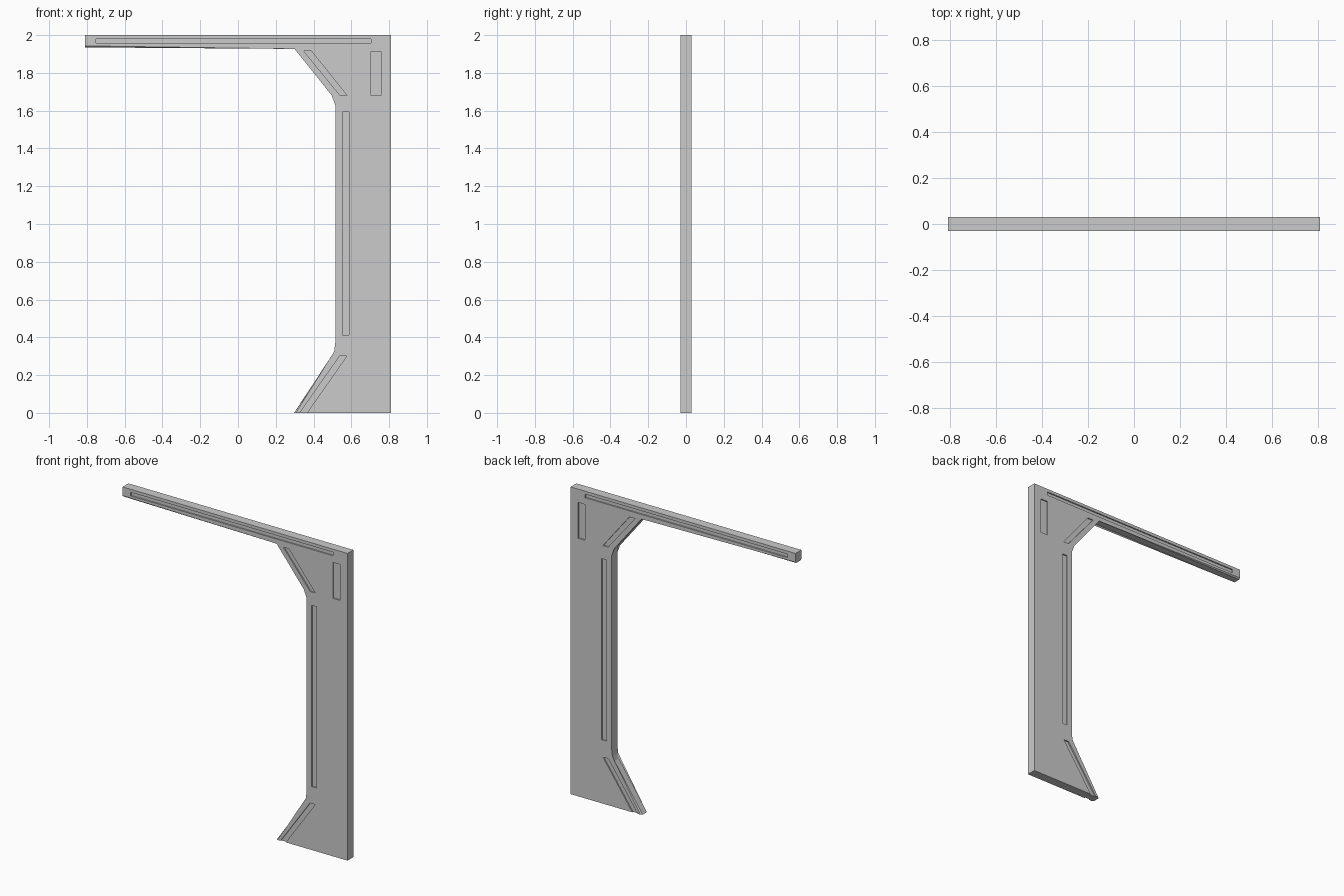
import bpy, bmesh

if "Cube" in bpy.data.objects:
    bpy.data.objects.remove(bpy.data.objects["Cube"])

HALF = 0.03      # half thickness of the frame
DEPTH = 0.008    # depth of the inset slots


def add_prism(bm, pts, y0, y1):
    """Extrude an x-z outline from y0 to y1; returns the front and back rings."""
    a = [bm.verts.new((x, y0, z)) for x, z in pts]
    b = [bm.verts.new((x, y1, z)) for x, z in pts]
    bm.faces.new(a)
    bm.faces.new(b[::-1])
    for i in range(len(pts)):
        j = (i + 1) % len(pts)
        bm.faces.new((a[j], a[i], b[i], b[j]))
    return a, b


def finish(bm, name):
    bmesh.ops.recalc_face_normals(bm, faces=bm.faces)
    mesh = bpy.data.meshes.new(name)
    bm.to_mesh(mesh)
    bm.free()
    obj = bpy.data.objects.new(name, mesh)
    bpy.context.collection.objects.link(obj)
    return obj


def rect(x0, z0, x1, z1):
    return [(x0, z0), (x1, z0), (x1, z1), (x0, z1)]


# Half arch: upright with flared foot, corner brace and top beam
inner = [(0.297, 0), (0.50, 0.295), (0.509, 0.325), (0.515, 0.37), (0.515, 1.63),
         (0.512, 1.66), (0.503, 1.685), (0.303, 1.935), (-0.81, 1.935)]
outline = inner + [(-0.81, 2), (0.81, 2), (0.81, 0)]
bm = bmesh.new()
rings = add_prism(bm, outline, -HALF, HALF)

# Chamfer along the inner edge on both faces
edges = [bm.edges.get((r[i], r[i + 1])) for r in rings for i in range(len(inner) - 1)]
bmesh.ops.bevel(bm, geom=edges, offset=0.008, offset_type='OFFSET', segments=1,
                affect='EDGES', profile=0.5)
frame = finish(bm, "arch_frame")

# Inset slots on front and back
slots = [
    rect(-0.752, 1.957, 0.705, 1.98),                               # beam
    rect(0.705, 1.68, 0.757, 1.913),                                # corner
    rect(0.552, 0.413, 0.587, 1.593),                               # upright
    [(0.347, 1.917), (0.387, 1.917), (0.578, 1.68), (0.541, 1.68)],  # brace
    [(0.306, -0.03), (0.344, -0.03), (0.577, 0.302), (0.539, 0.302)],  # foot
]
bm = bmesh.new()
for pts in slots:
    add_prism(bm, pts, -HALF - 0.02, -HALF + DEPTH)
    add_prism(bm, pts, HALF - DEPTH, HALF + 0.02)
cutter = finish(bm, "slot_cutter")
cutter.hide_render = True

mod = frame.modifiers.new("slots", 'BOOLEAN')
mod.operation = 'DIFFERENCE'
mod.solver = 'EXACT'
mod.object = cutter
bpy.context.view_layer.objects.active = frame
frame.select_set(True)
bpy.ops.object.modifier_apply(modifier="slots")
bpy.data.objects.remove(cutter)
